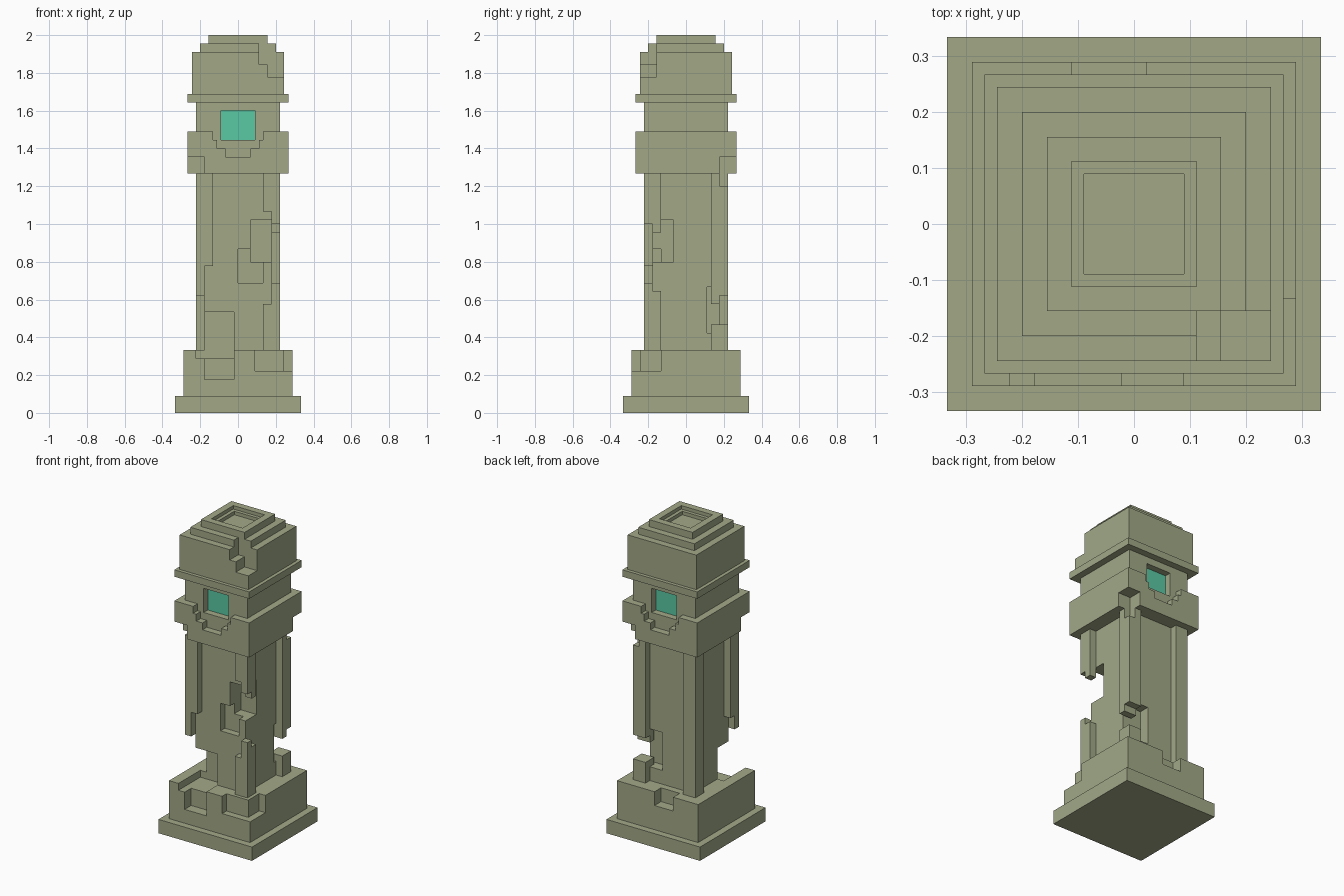
import bpy, bmesh

if "Cube" in bpy.data.objects:
    bpy.data.objects.remove(bpy.data.objects["Cube"])

U = 1 / 45  # one block unit: the tower is 90 units tall


def material(name, rgb):
    m = bpy.data.materials.new(name)
    m.diffuse_color = (*rgb, 1)
    m.use_nodes = True
    m.node_tree.nodes["Principled BSDF"].inputs["Base Color"].default_value = m.diffuse_color
    return m


STONE = material("mossy_stone", (0.36, 0.395, 0.245))
GLOW = material("teal_glow", (0.10, 0.58, 0.37))


def part(name, solids, chips=(), mat=STONE):
    """Union of boxes (x0,x1,y0,y1,z0,z1) minus chips, as one blocky shell."""
    boxes = list(solids) + list(chips)
    ax = [sorted({v for b in boxes for v in b[2 * a:2 * a + 2]}) for a in range(3)]

    def inside(c, group):
        return any(all(b[2 * a] < c[a] < b[2 * a + 1] for a in range(3)) for b in group)

    cells = set()
    for i in range(len(ax[0]) - 1):
        for j in range(len(ax[1]) - 1):
            for k in range(len(ax[2]) - 1):
                c = [(ax[a][n] + ax[a][n + 1]) / 2 for a, n in enumerate((i, j, k))]
                if inside(c, solids) and not inside(c, chips):
                    cells.add((i, j, k))
    bm = bmesh.new()
    verts = {}

    def vert(p):
        if p not in verts:
            verts[p] = bm.verts.new([ax[a][p[a]] * U for a in range(3)])
        return verts[p]

    # only faces between solid and empty cells are made
    for c in cells:
        for a in range(3):
            for d in (0, 1):
                n = list(c)
                n[a] += 2 * d - 1
                if tuple(n) in cells:
                    continue
                b, e = (a + 1) % 3, (a + 2) % 3
                quad = []
                for s, t in ((0, 0), (1, 0), (1, 1), (0, 1)):
                    p = list(c)
                    p[a] += d
                    p[b] += s
                    p[e] += t
                    quad.append(vert(tuple(p)))
                bm.faces.new(quad if d else quad[::-1])
    bmesh.ops.dissolve_limit(bm, angle_limit=0.01, verts=bm.verts[:], edges=bm.edges[:])
    bmesh.ops.triangulate(bm, faces=[f for f in bm.faces if len(f.verts) > 4])
    me = bpy.data.meshes.new(name)
    bm.to_mesh(me)
    bm.free()
    me.materials.append(mat)
    ob = bpy.data.objects.new(name, me)
    bpy.context.collection.objects.link(ob)
    return ob


def slab(r, z0, z1):
    return (-r, r, -r, r, z0, z1)


# stepped base with broken edges
part("base", [slab(15, 0, 4), slab(13, 4, 15)], [
    (-10, -1, -14, -3, 13, 16),   # long front-left trench
    (-8, -1, -14, -10, 8, 16),    # deeper front bite
    (4, 14, -14, -11, 10, 16),    # front-right corner chip
    (11, 14, -14, -6, 10, 16),
    (-5, 1, 10, 14, 11, 16),      # back chip
])

# eroded central shaft
part("shaft", [slab(8, 13, 57)], [
    (-10, -1, -10, -3, 13, 24),
    (-10, 10, -10, -3, 12, 15), (-10, 10, -3, 10, 12, 15),
    (3, 10, -10, -3, 36, 46),
    (0, 6, -10, -6, 31, 39),
    (2, 10, 5, 10, 19, 30),
])

# corner pillars: height spans for the corner, the x-inner and the y-inner quarter
PILLARS = {
    "front_left": (-1, -1, [(28, 57)], [(35, 57)], [(32, 57)]),
    "front_right": (1, -1, [(15, 31), (45, 57)], [(15, 26), (48, 57)], [(15, 29), (43, 57)]),
    "back_right": (1, 1, [(15, 21), (28, 54)], [(15, 21), (28, 57)], [(15, 21), (26, 57)]),
    "back_left": (-1, 1, [(15, 57)], [(15, 57)], [(15, 57)]),
}
for label, (sx, sy, corner, xin, yin) in PILLARS.items():
    solids = []
    for spans, rx, ry in ((corner, (8, 10), (8, 10)), (xin, (6, 8), (8, 10)), (yin, (8, 10), (6, 8))):
        xs, ys = sorted(sx * v for v in rx), sorted(sy * v for v in ry)
        solids += [(*xs, *ys, *s) for s in spans]
    # inner quarter of the surviving stub beside the worn shaft
    if label == "back_right":
        solids.append((6, 8, 6, 8, 15, 21))
        solids.append((6, 8, 6, 8, 26, 31))
    part("pillar_" + label, solids)

# collar, neck, lip and stepped cap
chips = [(-13, -8, -13, -8, 56, 61), (8, 13, 8, 13, 56, 61)]
for y0, y1, g0, g1 in ((-13, -10, -13, -8), (10, 13, 8, 13)):
    chips += [(-6, 6, y0, y1, 65, 67), (-5, 5, y0, y1, 63, 65), (-3, 3, y0, y1, 61, 63)]
    chips.append((-4, 4, g0, g1, 65, 72))      # window recess
chips += [(5, 13, -13, -7, 83, 89), (7, 13, -13, -7, 80, 89)]   # broken cap corner
chips += [slab(5, 89, 91), slab(4, 88, 91)]                     # sunken top
part("head", [slab(12, 57, 67), slab(10, 67, 74), slab(12, 74, 76),
              slab(11, 76, 86), slab(9, 86, 88), slab(7, 88, 90)], chips)

# glowing windows front and back
part("front_window", [(-4, 4, -8.1, -7.9, 65, 72)], mat=GLOW)
part("back_window", [(-4, 4, 7.9, 8.1, 65, 72)], mat=GLOW)
